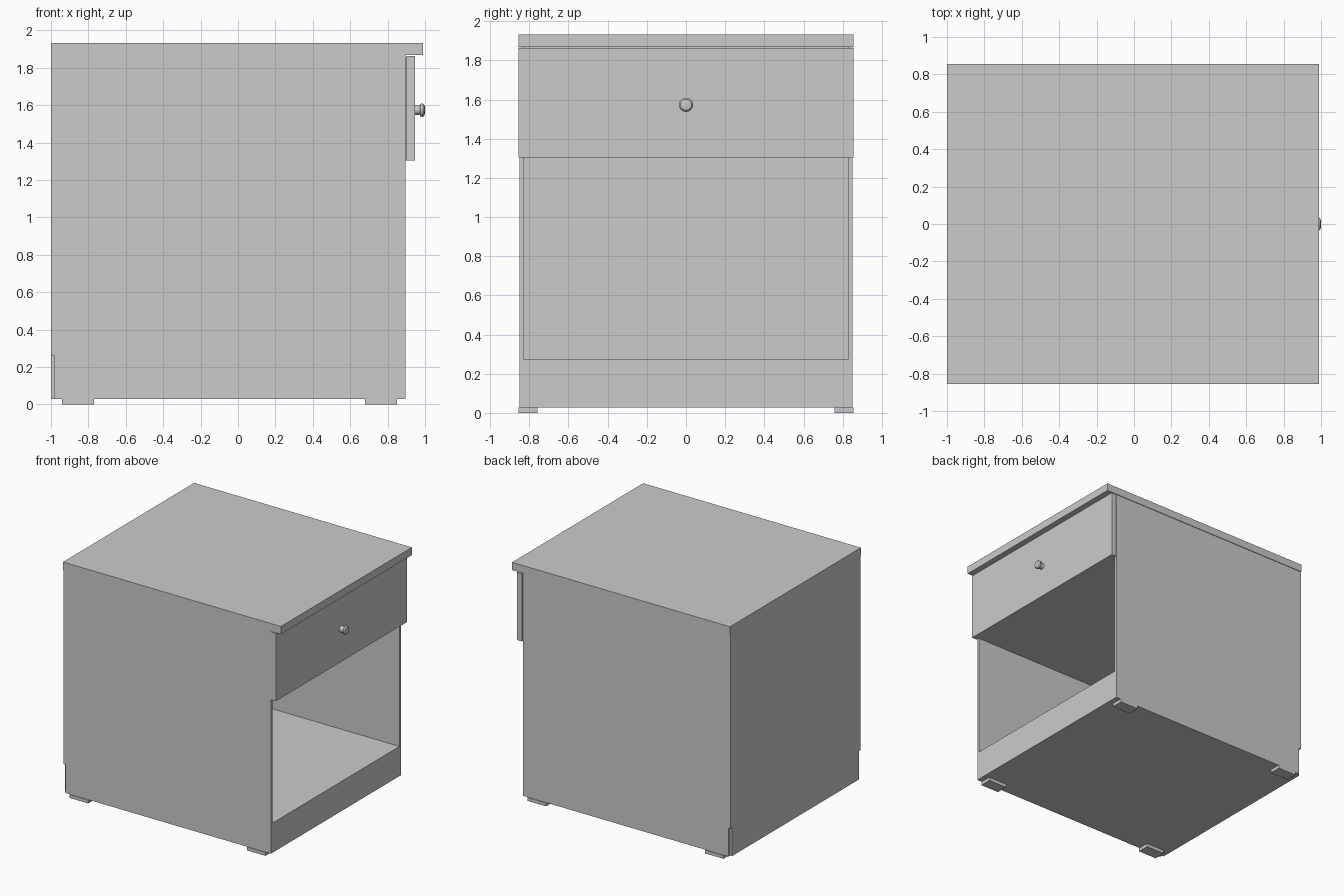
import bpy, bmesh, math

if "Cube" in bpy.data.objects:
    bpy.data.objects.remove(bpy.data.objects["Cube"])


def finish(name, bm):
    bmesh.ops.recalc_face_normals(bm, faces=bm.faces)
    mesh = bpy.data.meshes.new(name)
    bm.to_mesh(mesh)
    bm.free()
    obj = bpy.data.objects.new(name, mesh)
    bpy.context.collection.objects.link(obj)
    return obj


def prism(name, xz, y0, y1):
    """Extrude an x-z outline from y0 to y1."""
    bm = bmesh.new()
    face = bm.faces.new([bm.verts.new((x, y0, z)) for x, z in xz])
    new = bmesh.ops.extrude_face_region(bm, geom=[face])["geom"]
    verts = [v for v in new if isinstance(v, bmesh.types.BMVert)]
    bmesh.ops.translate(bm, verts=verts, vec=(0, y1 - y0, 0))
    return finish(name, bm)


def box(name, x0, x1, y0, y1, z0, z1):
    return prism(name, [(x0, z0), (x1, z0), (x1, z1), (x0, z1)], y0, y1)


BACK, FRONT = -1.0, 0.895
INNER, OUTER, WIDE = 0.828, 0.85, 0.855

# Side panels, notched at the lower back corner for a skirting board
side = [(-0.983, 0.028), (FRONT, 0.028), (FRONT, 1.868), (BACK, 1.868),
        (BACK, 0.262), (-0.983, 0.262)]
prism("side_panel_left", side, -OUTER, -INNER)
prism("side_panel_right", side, INNER, OUTER)

# Top, base and back
box("top_board", BACK, 0.99, -WIDE, WIDE, 1.868, 1.932)
box("base_plinth", BACK, FRONT, -INNER, INNER, 0.028, 0.273)
box("back_panel", BACK, -0.98, -INNER, INNER, 0.273, 1.868)

# Drawer body and overlaid front
box("drawer_box", -0.98, 0.9, -INNER, INNER, 1.303, 1.855)
box("drawer_front", 0.9, 0.945, -WIDE, WIDE, 1.303, 1.863)

# Feet
for x0, row in ((-0.94, "back"), (0.68, "front")):
    for s, hand in ((-1, "left"), (1, "right")):
        y0, y1 = sorted((s * 0.757, s * WIDE))
        box(f"foot_{row}_{hand}", x0, x0 + 0.17, y0, y1, 0.0, 0.028)

# Turned knob, spun about the x axis
bm = bmesh.new()
profile = [(0.945, 0), (0.945, 0.026), (0.972, 0.024), (0.976, 0.034),
           (0.988, 0.036), (0.997, 0.028), (1.0, 0.015), (1.0, 0)]
verts = [bm.verts.new((x, 0, 1.573 + r)) for x, r in profile]
edges = [bm.edges.new(pair) for pair in zip(verts, verts[1:])]
bmesh.ops.spin(bm, geom=verts + edges, cent=(0, 0, 1.573), axis=(1, 0, 0),
               angle=math.tau, steps=24)
bmesh.ops.remove_doubles(bm, verts=bm.verts, dist=0.0005)
knob = finish("drawer_knob", bm)
bpy.context.view_layer.objects.active = knob
knob.select_set(True)
bpy.ops.object.shade_smooth_by_angle(angle=math.radians(35))
